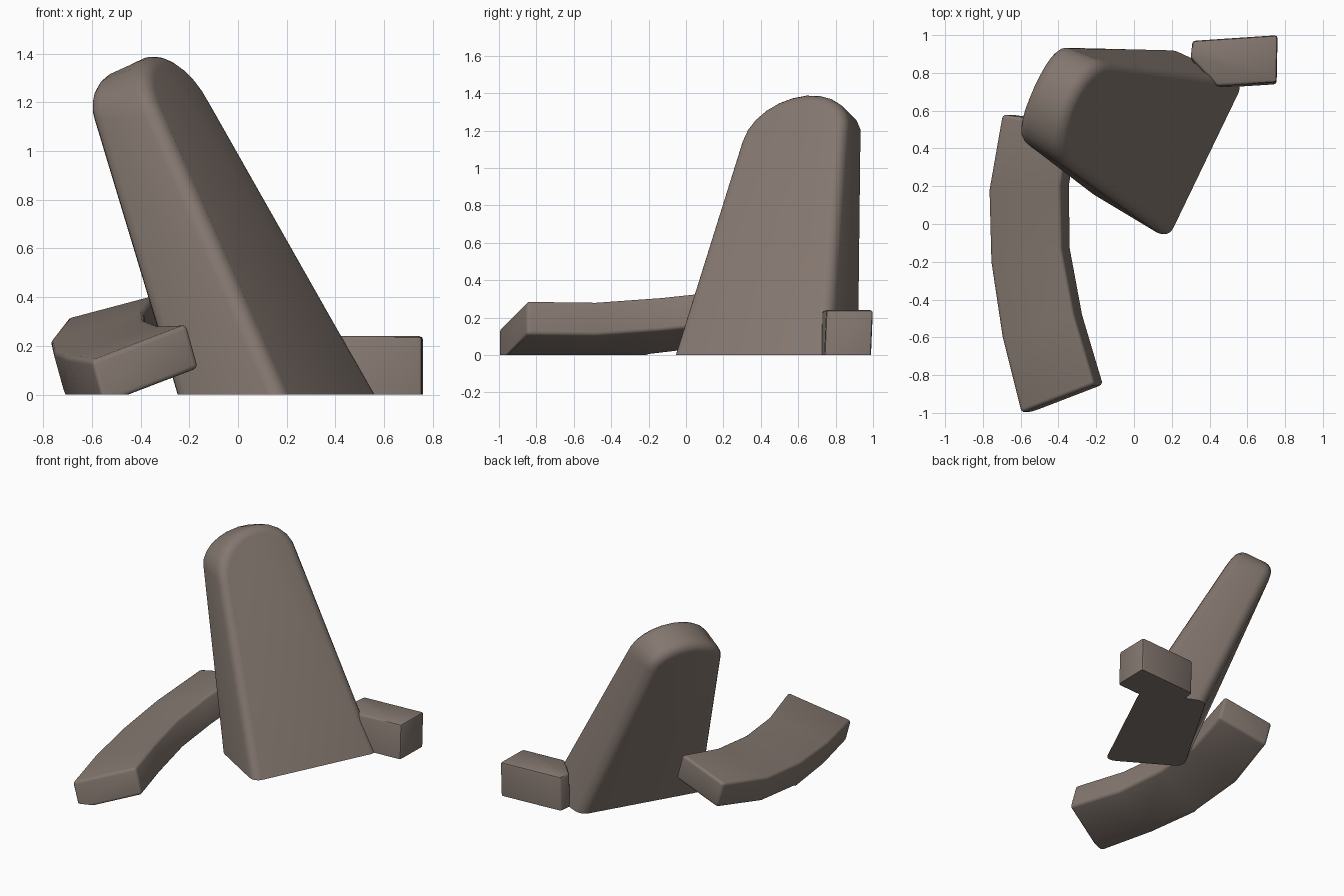
import bpy, bmesh, math
from mathutils import Vector

cube = bpy.data.objects.get("Cube")
if cube:
    bpy.data.objects.remove(cube, do_unlink=True)

stone = bpy.data.materials.new("warm_grey_stone")
stone.use_nodes = True
color = (0.23, 0.185, 0.16, 1)
stone.diffuse_color = color
stone.node_tree.nodes["Principled BSDF"].inputs["Base Color"].default_value = color


def loft(name, rings, radius, segments=3, angle=35):
    """Bridge closed rings, trim at the ground, round the edges above it."""
    bm = bmesh.new()
    loops = [[bm.verts.new(p) for p in ring] for ring in rings]
    n = len(loops[0])
    for a, b in zip(loops, loops[1:]):
        for i in range(n):
            j = (i + 1) % n
            bm.faces.new((a[i], a[j], b[j], b[i]))
    bm.faces.new(loops[0])
    bm.faces.new(loops[-1][::-1])
    bmesh.ops.recalc_face_normals(bm, faces=bm.faces)
    sharp = [e for e in bm.edges
             if e.calc_face_angle(0) > math.radians(angle)
             and max(v.co.z for v in e.verts) > 0.01]
    bmesh.ops.bevel(bm, geom=sharp, offset=radius, segments=segments,
                    profile=0.5, affect='EDGES', clamp_overlap=True)
    cut = bmesh.ops.bisect_plane(bm, geom=bm.verts[:] + bm.edges[:] + bm.faces[:],
                                 plane_co=(0, 0, 0), plane_no=(0, 0, -1),
                                 clear_outer=True)["geom_cut"]
    rim = [e for e in cut if isinstance(e, bmesh.types.BMEdge) and e.is_boundary]
    if rim:
        bmesh.ops.holes_fill(bm, edges=rim)
    bmesh.ops.recalc_face_normals(bm, faces=bm.faces)
    mesh = bpy.data.meshes.new(name)
    bm.to_mesh(mesh)
    bm.free()
    mesh.materials.append(stone)
    obj = bpy.data.objects.new(name, mesh)
    bpy.context.collection.objects.link(obj)
    bpy.ops.object.select_all(action='DESELECT')
    obj.select_set(True)
    bpy.context.view_layer.objects.active = obj
    bpy.ops.object.shade_smooth_by_angle(angle=math.radians(40))
    return obj


def arch_outline(base_a, base_b, top_a, top_b, rise, steps=12):
    """Straight tapering sides closed by a rounded top."""
    a, b, rise = Vector(top_a), Vector(top_b), Vector(rise)
    mid, half = (a + b) / 2, (b - a) / 2
    arc = [mid - half * math.cos(t) + rise * math.sin(t)
           for t in (math.pi * k / steps for k in range(steps + 1))]
    return [Vector(base_a)] + arc + [Vector(base_b)]


# Leaning slab with an arched top
front = arch_outline((0.18, -0.08, 0), (0.58, 0.75, 0),
                     (-0.33, 0.28, 1.15), (-0.10, 0.84, 1.2), (-0.12, 0.07, 0.23))
back = arch_outline((-0.27, 0.19, 0), (0.17, 0.94, 0),
                    (-0.61, 0.45, 1.13), (-0.38, 0.95, 1.16), (-0.05, 0.03, 0.16))
loft("leaning_slab", [front, back], 0.06, 4)

# Curved, tilted block: outer and inner top edges at each station
stations = [((-0.60, -1.0, 0.14), (-0.21, -0.85, 0.29)),
            ((-0.70, -0.6, 0.155), (-0.32, -0.48, 0.285)),
            ((-0.76, -0.2, 0.18), (-0.385, -0.13, 0.31)),
            ((-0.77, 0.18, 0.225), (-0.39, 0.2, 0.345)),
            ((-0.70, 0.58, 0.315), (-0.34, 0.53, 0.41))]
drop = Vector((0.05, 0, -0.18))
rings = []
for outer, inner in stations:
    o, i = Vector(outer), Vector(inner)
    rings.append([o, i, i + drop, o + drop])
loft("curved_block", rings, 0.02)

# Small block behind the slab
plan = [(0.755, 0.75), (0.76, 1.0), (0.31, 0.97), (0.30, 0.88), (0.44, 0.73)]
loft("small_block", [[(x, y - 0.01, 0) for x, y in plan],
                     [(x, y, 0.24) for x, y in plan]], 0.015, 2)
